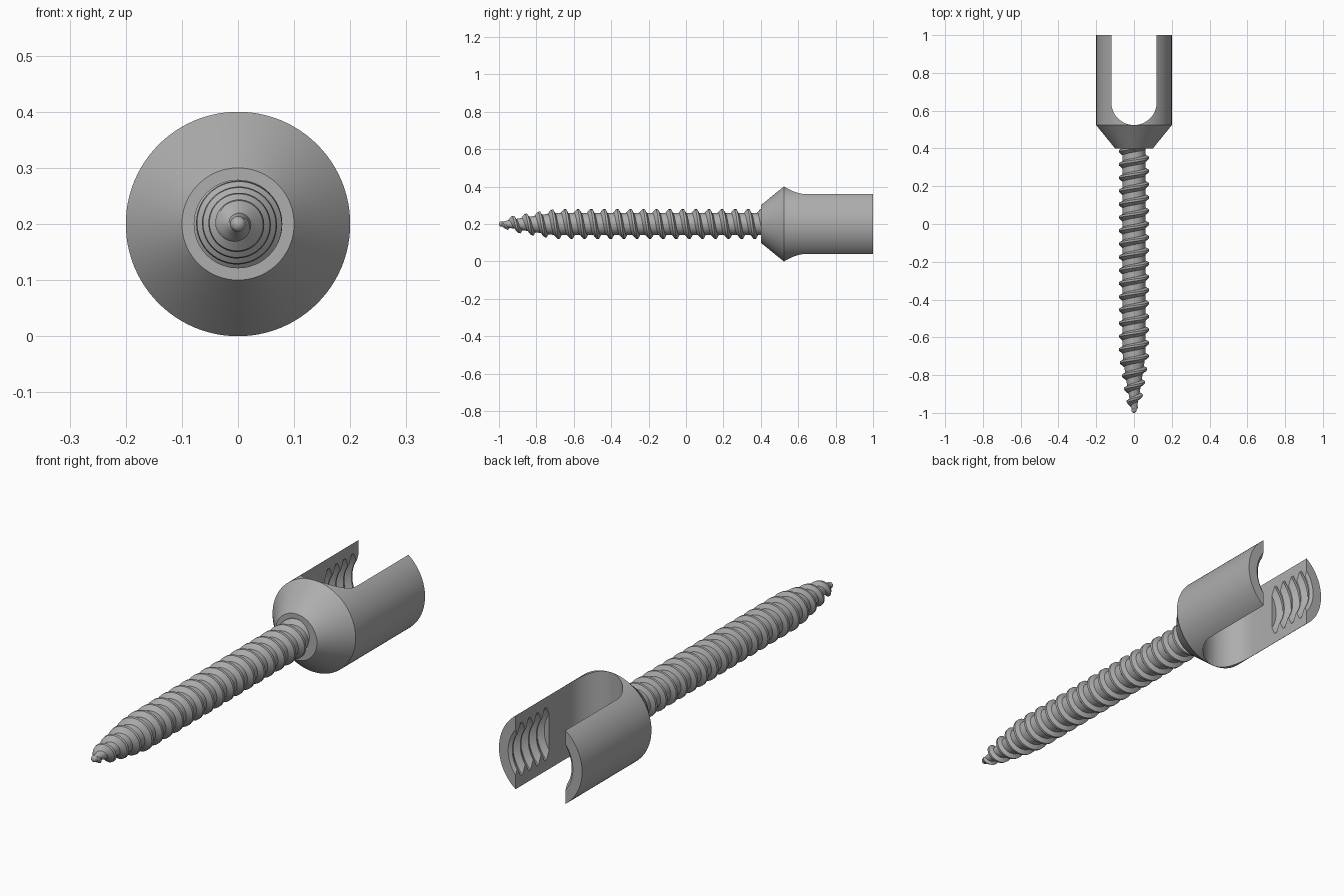
import bpy, bmesh, math
from mathutils import Matrix, Vector

if "Cube" in bpy.data.objects:
    bpy.data.objects.remove(bpy.data.objects["Cube"])

AXIS_Z = 0.2

steel = bpy.data.materials.new("brushed steel grey")
steel.use_nodes = True
GREY = (0.42, 0.42, 0.42, 1)
steel.diffuse_color = GREY
steel.node_tree.nodes["Principled BSDF"].inputs["Base Color"].default_value = GREY


def finish(bm, name):
    """Turn a bmesh into a scene object with the steel material."""
    bmesh.ops.remove_doubles(bm, verts=bm.verts, dist=1e-5)
    bmesh.ops.recalc_face_normals(bm, faces=bm.faces)
    mesh = bpy.data.meshes.new(name)
    bm.to_mesh(mesh)
    bm.free()
    mesh.materials.append(steel)
    obj = bpy.data.objects.new(name, mesh)
    bpy.context.collection.objects.link(obj)
    return obj


def lathe(name, profile, steps=96):
    """Revolve (radius, y) points about the screw axis."""
    bm = bmesh.new()
    verts = [bm.verts.new((r, y, AXIS_Z)) for r, y in profile]
    edges = [bm.edges.new(pair) for pair in zip(verts, verts[1:])]
    bmesh.ops.spin(bm, geom=verts + edges, cent=(0, 0, AXIS_Z), axis=(0, 1, 0),
                   angle=math.tau, steps=steps)
    return finish(bm, name)


def cut(target, cutter):
    mod = target.modifiers.new("cut", "BOOLEAN")
    mod.operation, mod.solver, mod.object = "DIFFERENCE", "EXACT", cutter
    bpy.context.view_layer.objects.active = target
    bpy.ops.object.modifier_apply(modifier=mod.name)
    bpy.data.objects.remove(cutter)


def smooth(obj, degrees=30):
    bpy.ops.object.select_all(action="DESELECT")
    obj.select_set(True)
    bpy.context.view_layer.objects.active = obj
    bpy.ops.object.shade_smooth_by_angle(angle=math.radians(degrees))


# Forked head: cone and cylinder
head = lathe("forked_head", [(0, 0.4), (0.1, 0.4), (0.2, 0.523), (0.2, 1), (0, 1)])

# U-shaped rod slot through the head
SLOT = 0.12
bm = bmesh.new()
outline = [(SLOT, 1.1)]
for i in range(33):
    a = math.pi * i / 32
    outline.append((SLOT * math.cos(a), 0.644 - SLOT * math.sin(a)))
outline.append((-SLOT, 1.1))
face = bm.faces.new([bm.verts.new((x, y, -0.1)) for x, y in outline])
side = bmesh.ops.extrude_face_region(bm, geom=[face])["geom"]
bmesh.ops.translate(bm, vec=(0, 0, 0.6),
                    verts=[v for v in side if isinstance(v, bmesh.types.BMVert)])
cut(head, finish(bm, "slot_cutter"))

# Threaded bore for the locking cap
BORE_START, BORE_PITCH = 0.77, 0.055
bore = [(0, BORE_START)]
for i in range(5):
    y = BORE_START + i * BORE_PITCH
    bore += [(0.143, y), (0.166, y + 0.018), (0.166, y + 0.03), (0.143, y + 0.048)]
bore.append((0, bore[-1][1]))
cut(head, lathe("bore_cutter", bore))
smooth(head)

# Threaded shaft: grid of points that follows the helix
PITCH, COLS = 0.07, 48
TIP, TOP, TAPER_END = -0.99, 0.43, -0.7
THREAD = [(-0.32, 0), (-0.08, 1), (0.08, 1), (0.22, 0)]   # pitch fraction, height
CREST_Y = -0.647


def radius(y, height):
    t = min(1, (y - TIP) / (TAPER_END - TIP))
    depth = 0.019 * min(1, (y - TIP) / 0.05)
    return 0.01 + 0.05 * t ** 0.85 + depth * height


bm = bmesh.new()
rows = []
for turn in range(-7, 18):
    for frac, height in THREAD:
        row = []
        for c in range(COLS + 1):
            a = math.tau * c / COLS
            y = CREST_Y + PITCH * (turn + frac + c / COLS)
            y = max(TIP, min(TOP, y))
            r = radius(y, height)
            row.append(bm.verts.new((r * math.sin(a), y, AXIS_Z + r * math.cos(a))))
        rows.append(row)
for low, high in zip(rows, rows[1:]):
    for c in range(COLS):
        corners = (low[c], low[c + 1], high[c + 1], high[c])
        if max(v.co.y for v in corners) - min(v.co.y for v in corners) > 1e-6:
            bm.faces.new(corners)
loose = [v for v in bm.verts if not v.link_faces]
bmesh.ops.delete(bm, geom=loose, context="VERTS")
shaft = finish(bm, "threaded_shaft")
smooth(shaft, 35)

# Rounded point
bm = bmesh.new()
bmesh.ops.create_uvsphere(bm, u_segments=24, v_segments=12, radius=0.014,
                          matrix=Matrix.Translation(Vector((0, -0.986, AXIS_Z))))
smooth(finish(bm, "rounded_tip"), 60)
